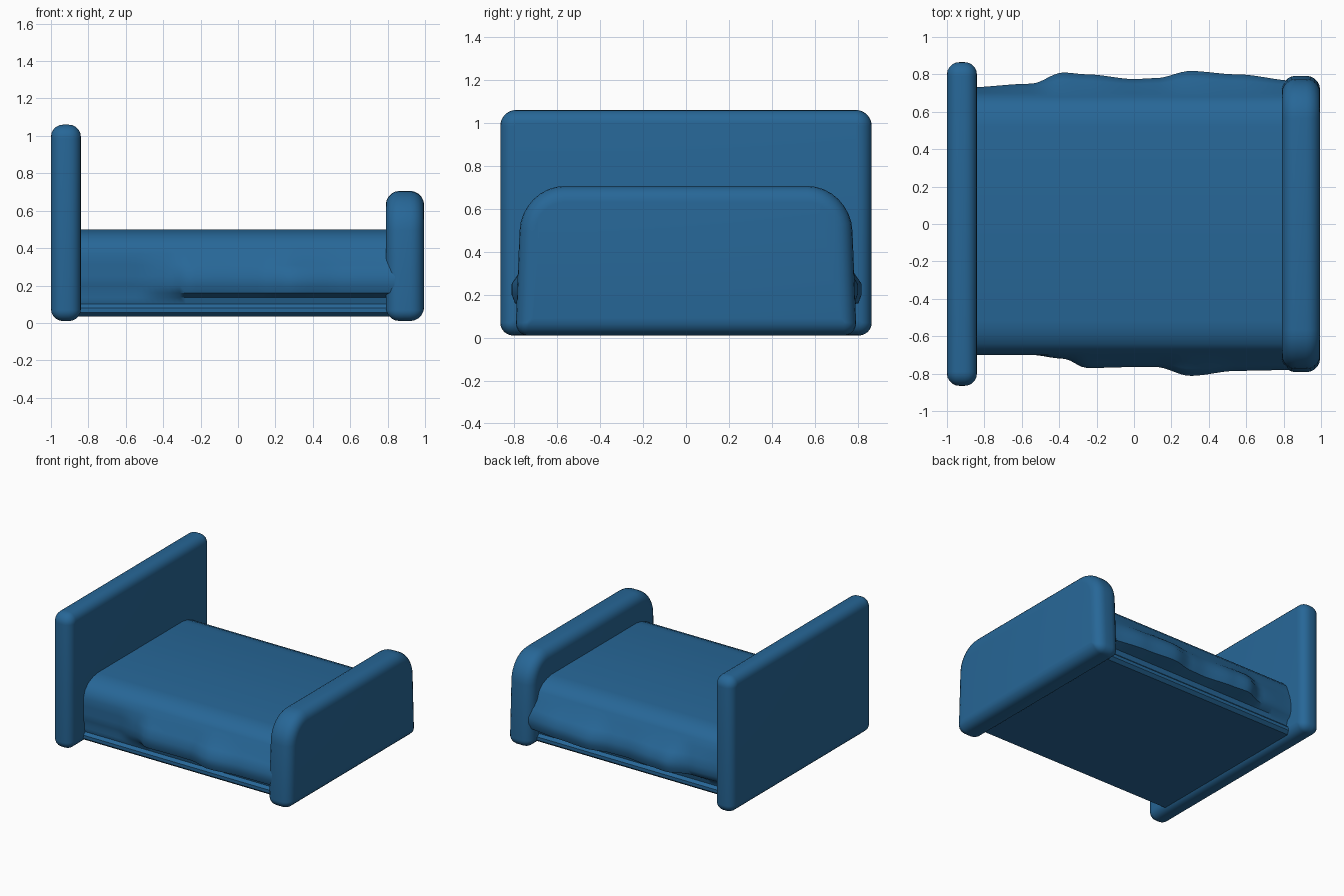
import bpy, math

# Remove the default cube only
cube = bpy.data.objects.get("Cube")
if cube:
    bpy.data.objects.remove(cube, do_unlink=True)

blue = bpy.data.materials.new("bed blue")
blue.use_nodes = True
blue.diffuse_color = (0.02, 0.135, 0.31, 1)
blue.node_tree.nodes["Principled BSDF"].inputs["Base Color"].default_value = blue.diffuse_color


def loft(name, rings):
    """Skin equal-length closed rings and cap both ends."""
    n = len(rings[0])
    verts = [p for ring in rings for p in ring]
    faces = [(i * n + j, i * n + (j + 1) % n, (i + 1) * n + (j + 1) % n, (i + 1) * n + j)
             for i in range(len(rings) - 1) for j in range(n)]
    last = (len(rings) - 1) * n
    faces += [tuple(reversed(range(n))), tuple(range(last, last + n))]
    mesh = bpy.data.meshes.new(name)
    mesh.from_pydata(verts, [], faces)
    mesh.materials.append(blue)
    obj = bpy.data.objects.new(name, mesh)
    bpy.context.collection.objects.link(obj)
    bpy.ops.object.select_all(action="DESELECT")
    obj.select_set(True)
    bpy.context.view_layer.objects.active = obj
    bpy.ops.object.mode_set(mode="EDIT")
    bpy.ops.mesh.select_all(action="SELECT")
    bpy.ops.mesh.normals_make_consistent(inside=False)
    bpy.ops.object.mode_set(mode="OBJECT")
    bpy.ops.object.shade_smooth_by_angle(angle=math.radians(40))
    return obj


def outline(half, z0, z1, top_r, low_r, steps=8):
    """Rounded rectangle in y and z, counter-clockwise from the lower right."""
    pts = []
    for k, (sy, sz) in enumerate([(1, -1), (1, 1), (-1, 1), (-1, -1)]):
        r = top_r if sz > 0 else low_r
        cy, cz = sy * (half - r), (z1 - r if sz > 0 else z0 + r)
        for s in range(steps + 1):
            a = math.pi / 2 * (k - 1 + s / steps)
            pts.append((cy + r * math.cos(a), cz + r * math.sin(a)))
    return pts


def board(name, x0, x1, half, z0, z1, top_r, low_r, edge, taper=0):
    """Upright panel with rounded rims on both faces."""
    rings, steps = [], 5
    for side, x in ((-1, x0), (1, x1)):
        for s in range(steps + 1):
            a = math.pi / 2 * (s / steps if side < 0 else 1 - s / steps)
            d = edge * (1 - math.sin(a))
            px = x - side * edge * (1 - math.cos(a))
            ring = outline(half - d, z0 + d, z1 - d,
                           max(top_r - d, 0.01), max(low_r - d, 0.01))
            rings.append([(px, y * (1 - taper * z), z) for y, z in ring])
    return loft(name, rings)


board("headboard", -1, -0.84, 0.865, 0.01, 1.06, 0.075, 0.06, 0.065)
board("footboard", 0.79, 0.995, 0.795, 0.01, 0.706, 0.21, 0.06, 0.075, taper=0.05)

# Widest reach of the draped blanket along the bed: x, front, back
FOLDS = [(-0.9, 0.70, 0.73), (-0.55, 0.70, 0.75), (-0.38, 0.72, 0.81),
         (-0.25, 0.77, 0.80), (0, 0.765, 0.775), (0.12, 0.765, 0.78),
         (0.3, 0.812, 0.818), (0.55, 0.785, 0.80), (0.87, 0.78, 0.765)]


def reach(x, col):
    for a, b in zip(FOLDS, FOLDS[1:]):
        if x <= b[0]:
            t = (x - a[0]) / (b[0] - a[0])
            return a[col] + (b[col] - a[col]) * t * t * (3 - 2 * t)
    return FOLDS[-1][col]


def half_section(w):
    """Blanket edge, hanging fold, recess and bed frame, from top to bottom."""
    bulge = w - 0.7
    return [(0.52, 0.5), (0.58, 0.49), (0.64, 0.465), (0.68, 0.425), (0.7, 0.37),
            (0.7 + 0.65 * bulge, 0.31), (w, 0.25), (w, 0.2), (w - 0.015, 0.16),
            (0.69, 0.135), (0.68, 0.1), (0.7, 0.08), (0.7, 0.055), (0.675, 0.034)]


# Mattress with draped blanket and low frame
rings = []
for i in range(61):
    x = -0.9 + 1.77 * i / 60
    front = [(x, -y, z) for y, z in half_section(reach(x, 1))]
    back = [(x, y, z) for y, z in half_section(reach(x, 2))]
    rings.append(front + back[::-1])
loft("mattress_and_blanket", rings)
